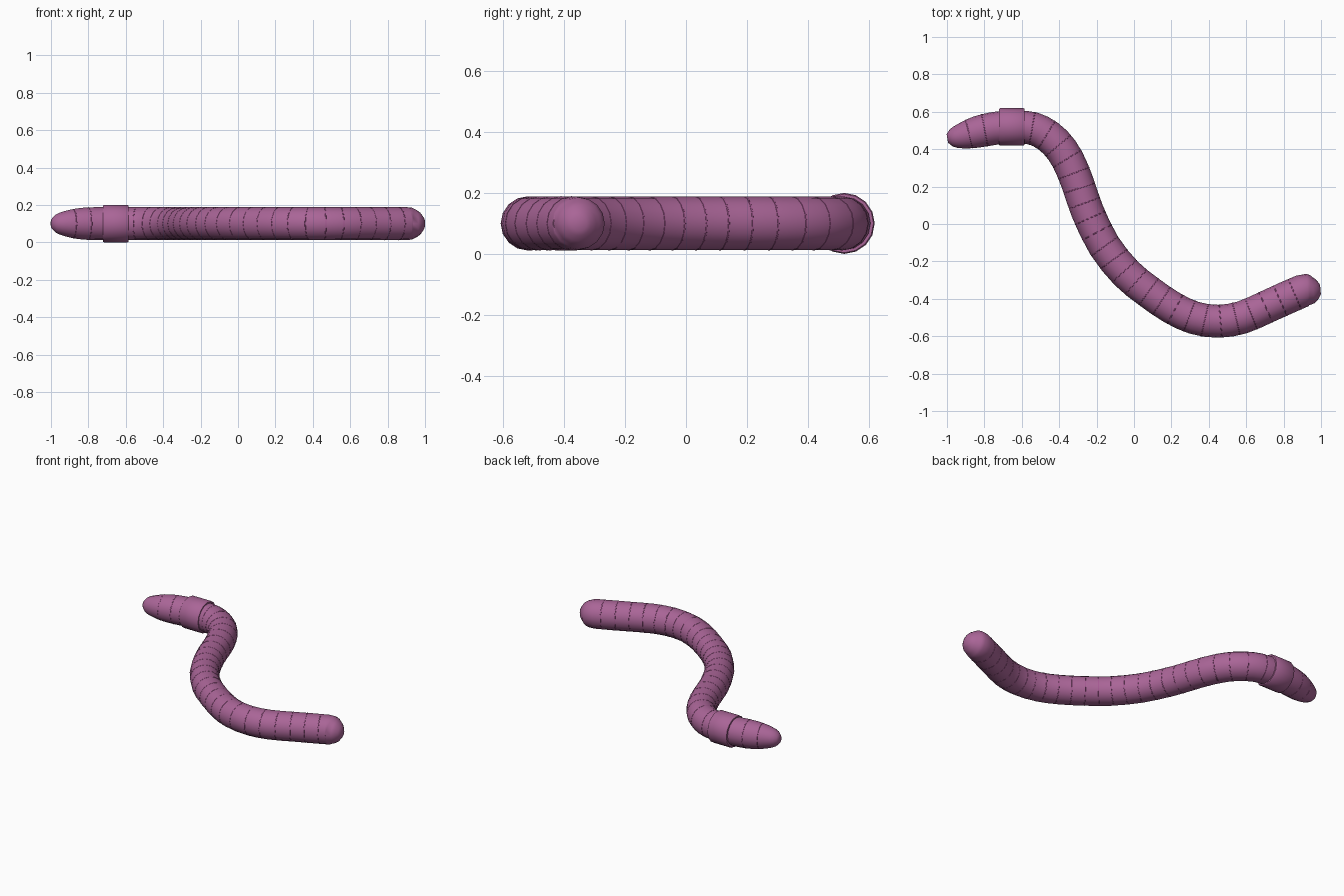
import bpy, bmesh, math
from mathutils import Vector, Matrix

if "Cube" in bpy.data.objects:
    bpy.data.objects.remove(bpy.data.objects["Cube"])

Z, SIDES = 0.1, 16

def material(name, rgb):
    m = bpy.data.materials.new(name)
    m.diffuse_color = (*rgb, 1)
    m.use_nodes = True
    m.node_tree.nodes["Principled BSDF"].inputs["Base Color"].default_value = m.diffuse_color
    return m

skin = material("skin", (0.40, 0.13, 0.31))
groove = material("groove", (0.38, 0.10, 0.29))

# Centre line with radius: x, y, r
path = [(-0.998, 0.457, 0.022), (-0.975, 0.461, 0.048), (-0.93, 0.469, 0.066),
        (-0.87, 0.484, 0.080), (-0.80, 0.501, 0.087), (-0.70, 0.517, 0.088),
        (-0.58, 0.517, 0.088), (-0.50, 0.495, 0.088), (-0.42, 0.436, 0.088),
        (-0.355, 0.345, 0.088), (-0.30, 0.215, 0.088), (-0.25, 0.07, 0.088),
        (-0.16, -0.115, 0.088), (-0.04, -0.265, 0.088), (0.08, -0.363, 0.088),
        (0.20, -0.445, 0.088), (0.32, -0.501, 0.088), (0.45, -0.520, 0.088),
        (0.58, -0.499, 0.088), (0.72, -0.438, 0.088), (0.90, -0.358, 0.088),
        (0.94, -0.355, 0.080), (0.975, -0.352, 0.058), (0.997, -0.350, 0.025)]

def smooth_path(p):
    # Catmull-Rom midpoints between the control points
    out = []
    for i in range(len(p) - 1):
        a, b = Vector(p[max(i - 1, 0)]), Vector(p[i])
        c, d = Vector(p[i + 1]), Vector(p[min(i + 2, len(p) - 1)])
        out += [b, (9 * (b + c) - a - d) / 16]
    return out + [Vector(p[-1])]

def link(name, bm, mat):
    bmesh.ops.recalc_face_normals(bm, faces=bm.faces)
    me = bpy.data.meshes.new(name)
    bm.to_mesh(me)
    bm.free()
    ob = bpy.data.objects.new(name, me)
    bpy.context.collection.objects.link(ob)
    me.materials.append(mat)
    bpy.ops.object.select_all(action='DESELECT')
    ob.select_set(True)
    bpy.context.view_layer.objects.active = ob
    bpy.ops.object.shade_smooth_by_angle(angle=math.radians(40))
    return ob

def sweep(name, pts, mat):
    # Round skin through stations of (x, y, radius)
    bm = bmesh.new()
    rings = []
    for i, s in enumerate(pts):
        t = (pts[min(i + 1, len(pts) - 1)] - pts[max(i - 1, 0)]).xy.normalized()
        ring = []
        for k in range(SIDES):
            a = 2 * math.pi * k / SIDES
            w, h = s.z * math.cos(a), s.z * math.sin(a)
            ring.append(bm.verts.new((s.x - t.y * w, s.y + t.x * w, Z + h)))
        rings.append(ring)
    for r, q in zip(rings, rings[1:]):
        for k in range(SIDES):
            n = (k + 1) % SIDES
            bm.faces.new((r[k], r[n], q[n], q[k]))
    bm.faces.new(rings[0])
    bm.faces.new(rings[-1])
    return link(name, bm, mat)

# Body
line = smooth_path(path)
sweep("body", line, skin)

# Raised saddle band behind the head
band = [Vector((x, 0.519, r)) for x, r in
        [(-0.722, 0.086), (-0.722, 0.096), (-0.716, 0.1), (-0.591, 0.1),
         (-0.585, 0.096), (-0.585, 0.086)]]
sweep("saddle_band", band, skin)

# Segment rings, barely proud of the skin, evenly spaced along the body
dist, target, count = 0.0, 0.12, 0
for a, b in zip(line, line[1:]):
    step = (b - a).xy.length
    while target <= dist + step:
        c = a.lerp(b, (target - dist) / step)
        t = (b - a).xy.normalized()
        if not -0.74 < c.x < -0.56 and -0.9 < c.x < 0.91:
            count += 1
            sweep(f"segment_ring_{count:02d}",
                  [Vector((c.x + t.x * o, c.y + t.y * o, c.z + g)) for o, g in
                   ((-0.005, -0.003), (-0.002, 0.0008), (0.002, 0.0008), (0.005, -0.003))],
                  groove)
        target += 0.085
    dist += step
